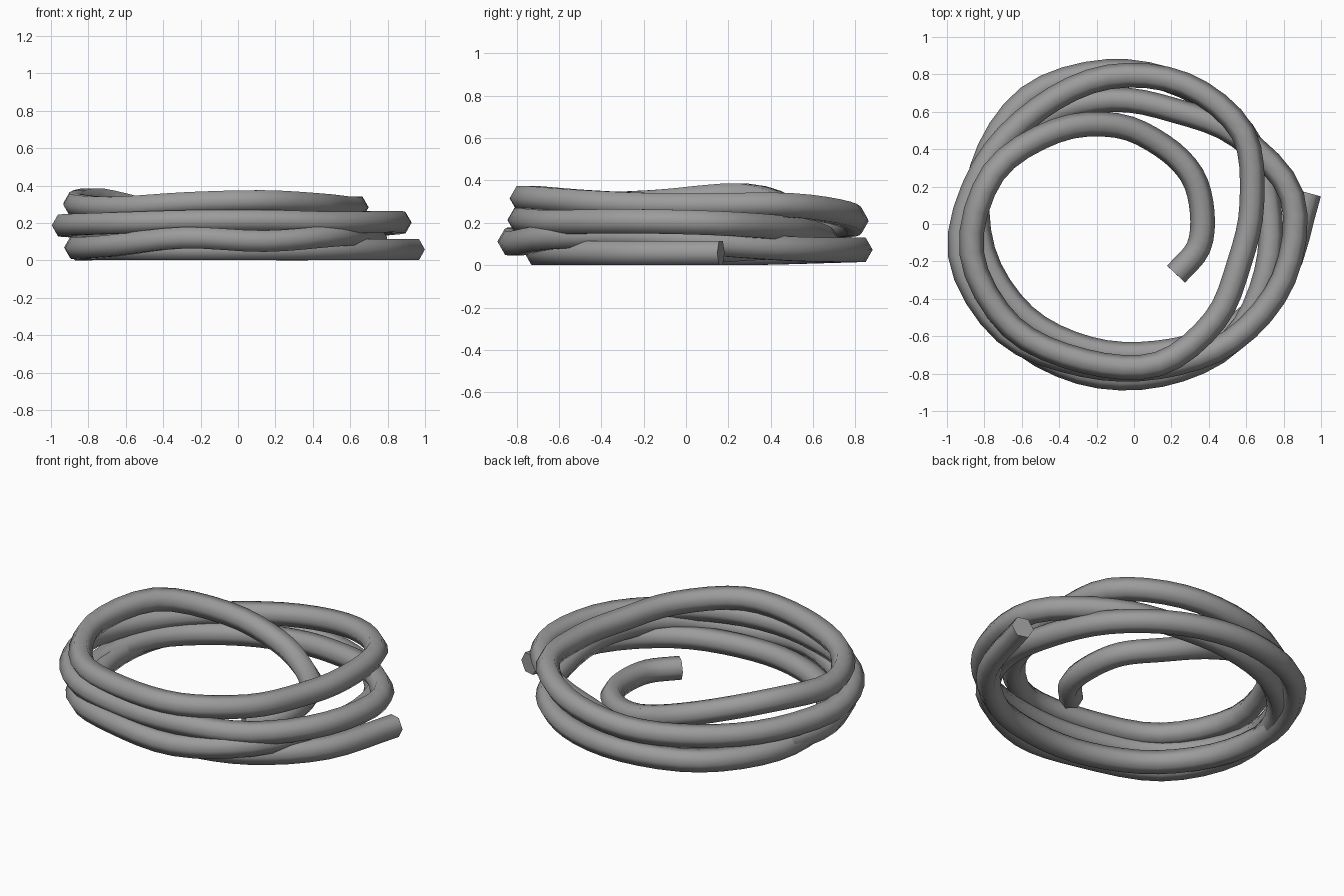
import bpy, bmesh, math
from mathutils import Vector

if "Cube" in bpy.data.objects:
    bpy.data.objects.remove(bpy.data.objects["Cube"])

R = 0.066       # hose radius
SIDES = 6
STEPS = 4       # rings between guide points

# Hose centre line: (distance from axis, height) every 30 degrees of winding
START, TURN = -50, 30
guide = [
    # inner spiral
    (.35, .06), (.367, .06), (.37, .067), (.405, .08), (.445, .095), (.535, .155),
    (.65, .25), (.80, .33),
    # top coil
    (.882, .30), (.855, .285), (.78, .31), (.76, .32), (.672, .302), (.60, .287),
    (.64, .285), (.76, .285), (.793, .245), (.798, .20),
    # middle coil
    (.80, .18), (.86, .18), (.944, .19), (.90, .20), (.80, .213), (.775, .215),
    (.815, .205), (.852, .21), (.858, .20), (.73, .175), (.645, .145), (.675, .105),
    (.745, .085), (.835, .085),
    # lower coil
    (.872, .068), (.88, .08), (.842, .123), (.818, .105), (.815, .135), (.753, .142),
    (.728, .105), (.762, .08), (.785, .075), (.828, .075),
    # bottom coil
    (.882, .07), (.865, .06), (.82, .06), (.765, .06), (.71, .06), (.70, .06),
    (.76, .06), (.842, .06), (.95, .06),
]


def polar(i, r, z):
    a = math.radians(START + TURN * i)
    return Vector((r * math.cos(a), r * math.sin(a), z))


def smooth_path(p, steps):
    p = [2 * p[0] - p[1]] + p + [2 * p[-1] - p[-2]]
    out = []
    for a, b, c, d in zip(p, p[1:], p[2:], p[3:]):
        for i in range(steps):
            t = i / steps
            out.append(0.5 * (2 * b + (c - a) * t + (2 * a - 5 * b + 4 * c - d) * t * t
                              + (3 * b - a - 3 * c + d) * t ** 3))
    out.append(p[-2])
    return out


# Sweep a hexagon along the path, points facing sideways
path = smooth_path([polar(i, r, z) for i, (r, z) in enumerate(guide)], STEPS)
bm = bmesh.new()
rings = []
for i, c in enumerate(path):
    tan = (path[min(i + 1, len(path) - 1)] - path[max(i - 1, 0)]).normalized()
    side = tan.cross(Vector((0, 0, 1))).normalized()
    up = side.cross(tan)
    rings.append([bm.verts.new(c + R * (math.cos(a) * side + math.sin(a) * up))
                  for a in (2 * math.pi * k / SIDES for k in range(SIDES))])
for r, s in zip(rings, rings[1:]):
    for k in range(SIDES):
        n = (k + 1) % SIDES
        bm.faces.new((r[k], r[n], s[n], s[k]))
# End caps
bm.faces.new(rings[0])
bm.faces.new(rings[-1])
bmesh.ops.recalc_face_normals(bm, faces=bm.faces)
low = min(v.co.z for v in bm.verts)
bmesh.ops.translate(bm, verts=bm.verts, vec=(0, 0, -low))

mesh = bpy.data.meshes.new("coiled_hose")
bm.to_mesh(mesh)
bm.free()
hose = bpy.data.objects.new("coiled_hose", mesh)
bpy.context.collection.objects.link(hose)

# Dark grey rubber
rubber = bpy.data.materials.new("dark_rubber")
rubber.diffuse_color = (0.33, 0.33, 0.33, 1)
rubber.use_nodes = True
rubber.node_tree.nodes["Principled BSDF"].inputs["Base Color"].default_value = rubber.diffuse_color
mesh.materials.append(rubber)

bpy.context.view_layer.objects.active = hose
hose.select_set(True)
bpy.ops.object.shade_smooth_by_angle(angle=math.radians(75))
